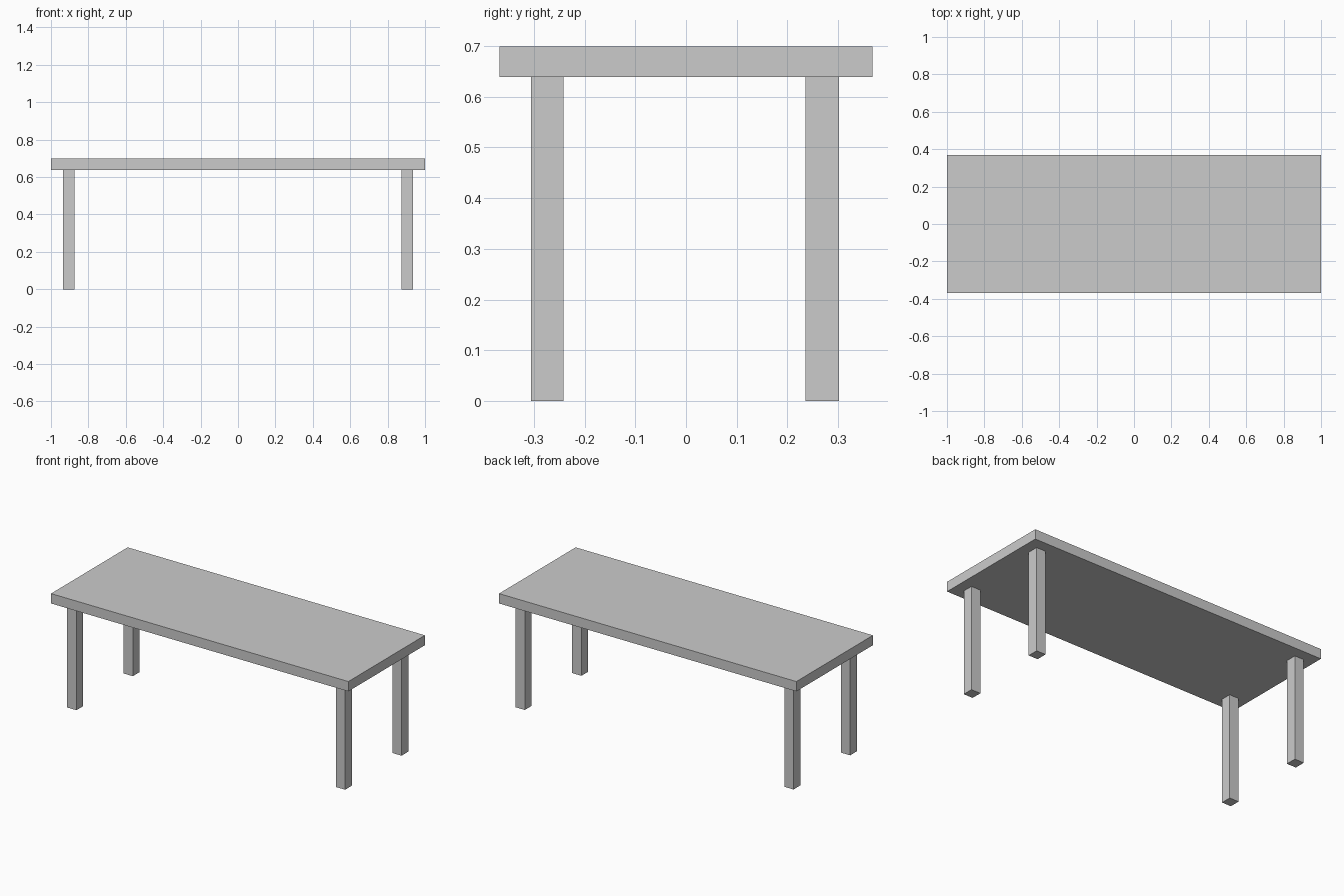
import bpy

if "Cube" in bpy.data.objects:
    bpy.data.objects.remove(bpy.data.objects["Cube"])


def box(name, x0, x1, y0, y1, z0, z1):
    """Axis-aligned box between the given limits."""
    bpy.ops.mesh.primitive_cube_add(
        size=1, location=((x0 + x1) / 2, (y0 + y1) / 2, (z0 + z1) / 2))
    ob = bpy.context.object
    ob.name = name
    ob.scale = (x1 - x0, y1 - y0, z1 - z0)
    bpy.ops.object.transform_apply(location=False, rotation=False, scale=True)
    return ob


HEIGHT = 0.699
UNDERSIDE = 0.639

# Table top
box("table_top", -1.0, 1.0, -0.368, 0.368, UNDERSIDE, HEIGHT)

# Four square legs, set in from the corners
LEG_X = 0.904
LEG_HALF_X = 0.031
for depth, y0, y1 in (("front", -0.306, -0.242), ("back", 0.236, 0.302)):
    for side, x in (("left", -LEG_X), ("right", LEG_X)):
        box(f"{depth}_{side}_leg", x - LEG_HALF_X, x + LEG_HALF_X,
            y0, y1, 0.0, UNDERSIDE)
